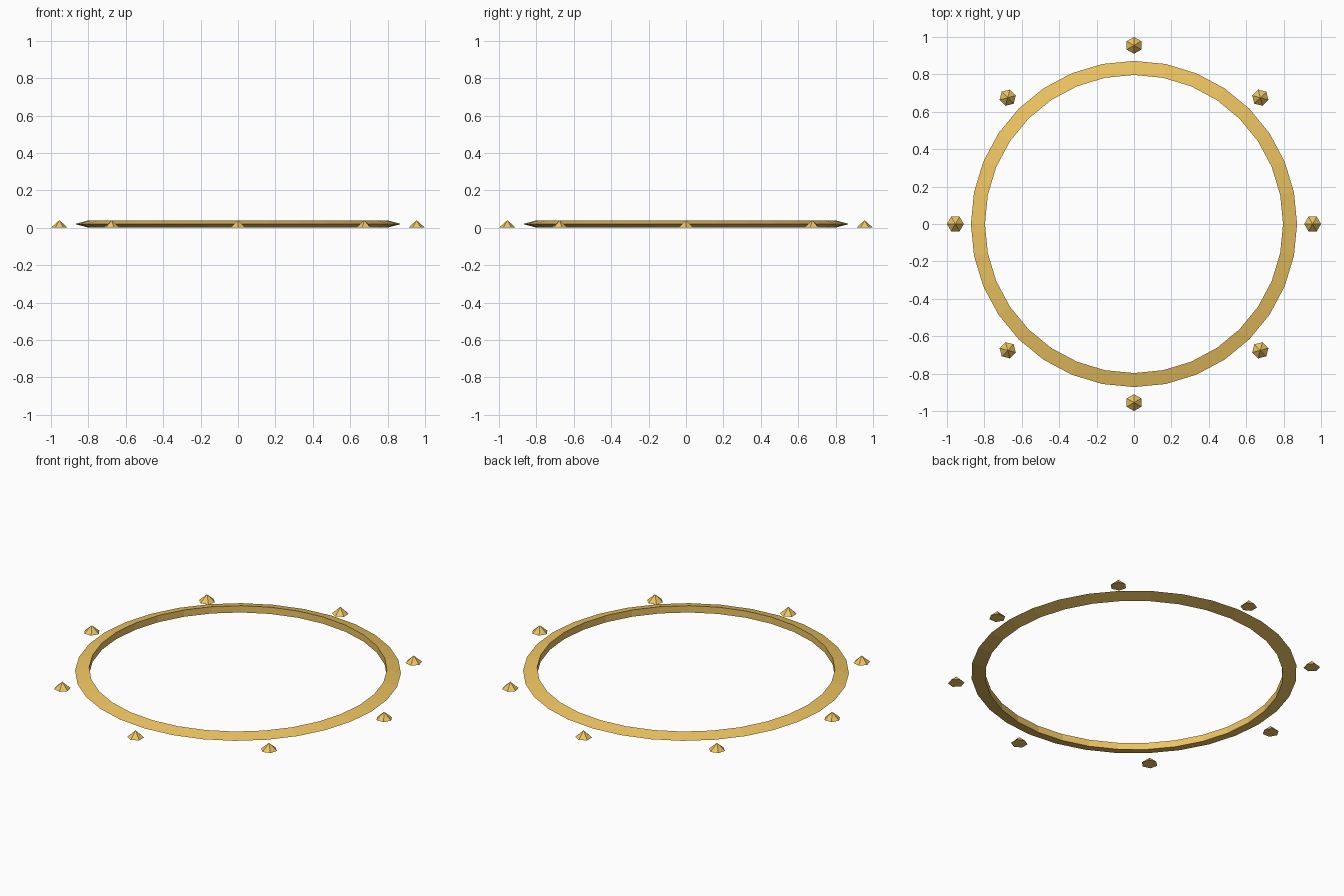
import bpy, bmesh
from math import cos, sin, pi

if "Cube" in bpy.data.objects:
    bpy.data.objects.remove(bpy.data.objects["Cube"])

gold = bpy.data.materials.new("gold")
gold.diffuse_color = (0.85, 0.55, 0.12, 1)
gold.use_nodes = True
gold.node_tree.nodes["Principled BSDF"].inputs["Base Color"].default_value = gold.diffuse_color


def finish(bm, name):
    bmesh.ops.recalc_face_normals(bm, faces=bm.faces)
    me = bpy.data.meshes.new(name)
    bm.to_mesh(me)
    bm.free()
    me.materials.append(gold)
    ob = bpy.data.objects.new(name, me)
    bpy.context.collection.objects.link(ob)
    return ob


# Ring: flattened triangular section swept round 32 steps
SECTION = [(0.872, 0.02), (0.797, 0.04), (0.797, 0.0)]
N = 32
bm = bmesh.new()
loops = []
for i in range(N):
    a = 2 * pi * i / N
    loops.append([bm.verts.new((r * cos(a), r * sin(a), z)) for r, z in SECTION])
for i in range(N):
    p, q = loops[i], loops[(i + 1) % N]
    for j in range(3):
        k = (j + 1) % 3
        bm.faces.new((p[j], q[j], q[k], p[k]))
finish(bm, "ring")

# Studs: eight six-sided cones around the ring, one corner pointing outward
for i in range(8):
    a = 2 * pi * i / 8
    bm = bmesh.new()
    base = [bm.verts.new((0.045 * cos(pi / 3 * j), 0.045 * sin(pi / 3 * j), 0)) for j in range(6)]
    tip = bm.verts.new((0, 0, 0.04))
    bm.faces.new(base)
    for j in range(6):
        bm.faces.new((base[j], base[(j + 1) % 6], tip))
    stud = finish(bm, f"stud_{i + 1}")
    stud.location = (0.955 * cos(a), 0.955 * sin(a), 0)
    stud.rotation_euler.z = a
